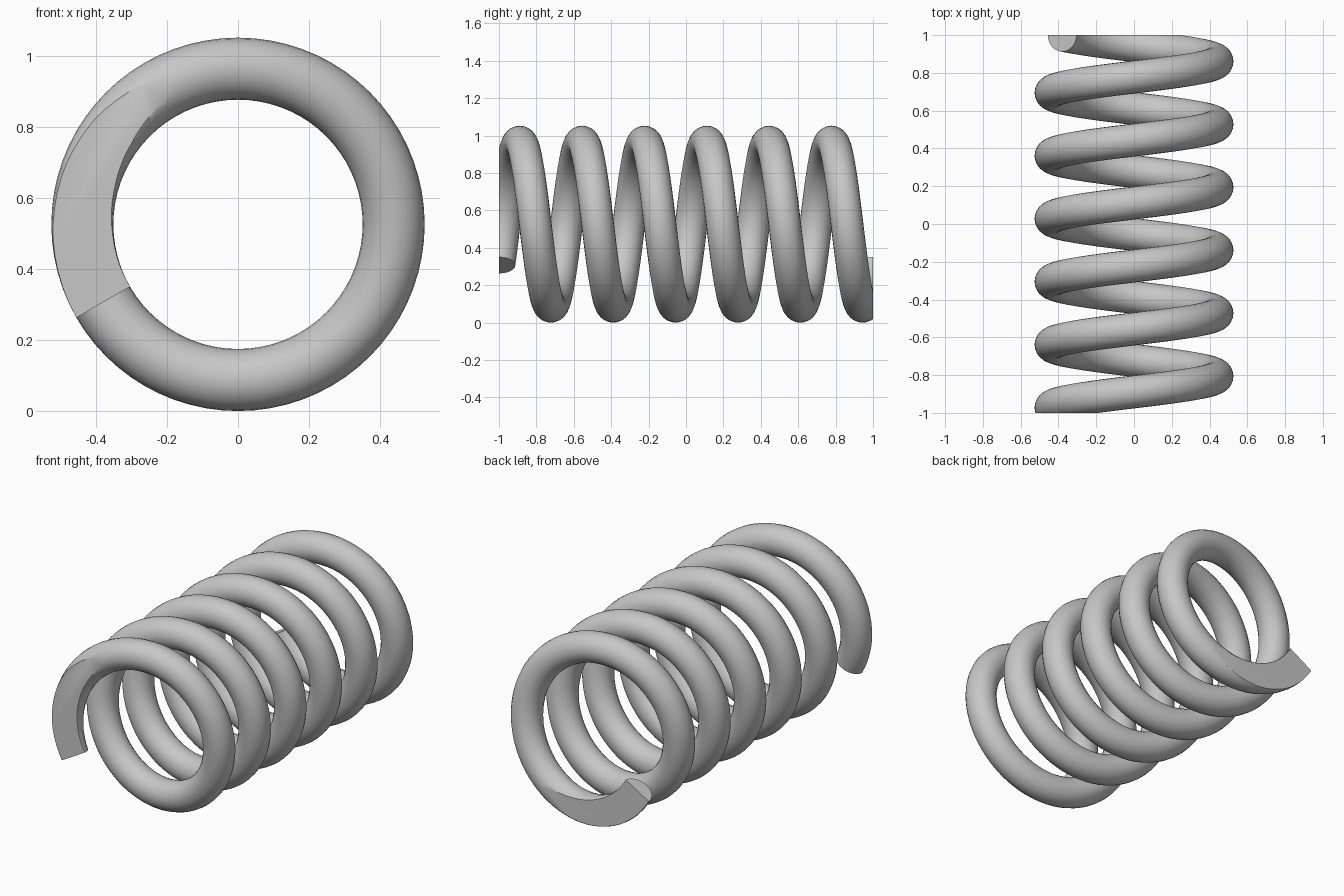
import bpy, bmesh
from math import radians, tau, cos, sin
from mathutils import Vector

cube = bpy.data.objects.get("Cube")
if cube:
    bpy.data.objects.remove(cube, do_unlink=True)

COIL_RADIUS, WIRE_RADIUS = 0.439, 0.0875
HALF_LENGTH, TURNS = 1.0, 6
WIRE_SIDES, STEPS_PER_TURN = 24, 72
centre = Vector((0, 0, COIL_RADIUS + WIRE_RADIUS))
start = radians(210)

# Wire cross-section, standing in the radial plane at the front end
bm = bmesh.new()
outward = Vector((cos(start), 0, sin(start)))
ring = []
for i in range(WIRE_SIDES):
    a = tau * i / WIRE_SIDES
    across = outward * (COIL_RADIUS + WIRE_RADIUS * cos(a))
    along = Vector((0, WIRE_RADIUS * sin(a) - HALF_LENGTH, 0))
    ring.append(bm.verts.new(centre + across + along))
first_cap = bm.faces.new(ring)

# Sweep the section along the helix
steps = TURNS * STEPS_PER_TURN
edges = list(first_cap.edges)
swept = bmesh.ops.spin(
    bm, geom=ring + edges, cent=centre, axis=(0, 1, 0),
    dvec=(0, 2 * HALF_LENGTH / steps, 0), angle=TURNS * tau,
    steps=steps, use_duplicate=False)
last_edges = [e for e in swept["geom_last"] if isinstance(e, bmesh.types.BMEdge)]
bmesh.ops.edgeloop_fill(bm, edges=last_edges)

# Grind both ends flat
for side in (-1, 1):
    cut = bmesh.ops.bisect_plane(
        bm, geom=bm.verts[:] + bm.edges[:] + bm.faces[:], dist=1e-5,
        plane_co=(0, side * HALF_LENGTH, 0), plane_no=(0, side, 0),
        clear_outer=True)
    rim = [e for e in cut["geom_cut"]
           if isinstance(e, bmesh.types.BMEdge) and e.is_boundary]
    bmesh.ops.holes_fill(bm, edges=rim, sides=0)
bmesh.ops.recalc_face_normals(bm, faces=bm.faces[:])

mesh = bpy.data.meshes.new("coil_spring")
bm.to_mesh(mesh)
bm.free()
spring = bpy.data.objects.new("coil_spring", mesh)
bpy.context.collection.objects.link(spring)

# Plain grey steel
steel = bpy.data.materials.new("grey_steel")
steel.use_nodes = True
colour = (0.57, 0.57, 0.57, 1)
steel.diffuse_color = colour
steel.node_tree.nodes["Principled BSDF"].inputs["Base Color"].default_value = colour
mesh.materials.append(steel)

# Smooth wire with crisp ground edges
bpy.ops.object.select_all(action="DESELECT")
spring.select_set(True)
bpy.context.view_layer.objects.active = spring
bpy.ops.object.shade_smooth_by_angle(angle=radians(35))
